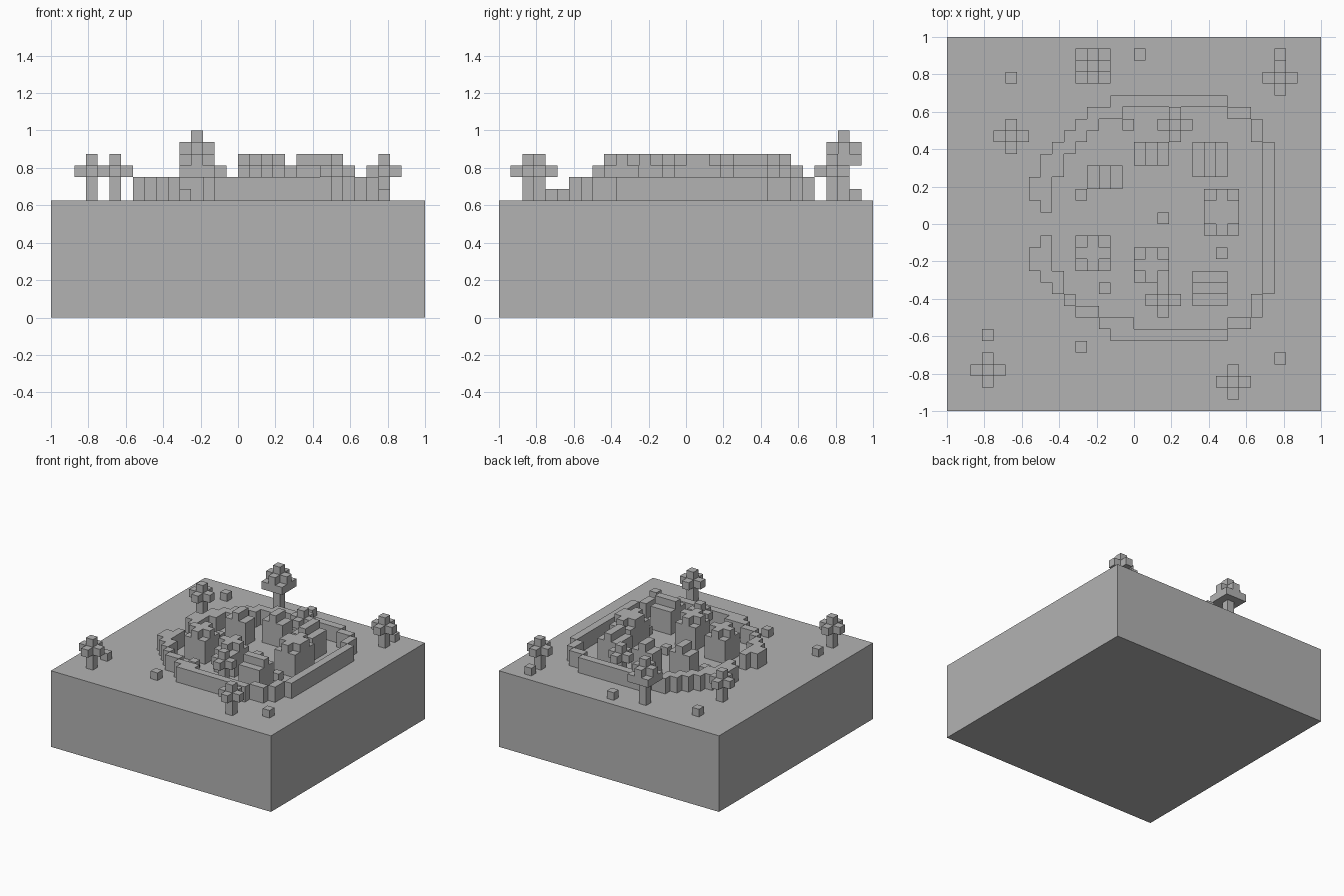
import bpy
import bmesh
from mathutils import Matrix, Vector

cube = bpy.data.objects.get("Cube")
if cube:
    bpy.data.objects.remove(cube)

CELL = 1 / 16
GROUND = 10

stone = bpy.data.materials.new("plain_grey")
stone.use_nodes = True
colour = (0.45, 0.45, 0.45, 1)
stone.diffuse_color = colour
stone.node_tree.nodes["Principled BSDF"].inputs["Base Color"].default_value = colour


def build(name, boxes):
    """One object from grid boxes (i0, i1, j0, j1, k0, k1), inclusive cells; k counts from the ground."""
    bm = bmesh.new()
    for i0, i1, j0, j1, k0, k1 in boxes:
        low = Vector((i0 - 16, j0 - 16, GROUND + k0)) * CELL
        high = Vector((i1 - 15, j1 - 15, GROUND + k1 + 1)) * CELL
        size = high - low
        bmesh.ops.create_cube(bm, size=1, matrix=Matrix.Translation((low + high) / 2)
                              @ Matrix.Diagonal((*size, 1)))
    mesh = bpy.data.meshes.new(name)
    bm.to_mesh(mesh)
    bm.free()
    mesh.materials.append(stone)
    obj = bpy.data.objects.new(name, mesh)
    bpy.context.collection.objects.link(obj)
    return obj


def cross(i, j, k):
    return [(i - 1, i + 1, j, j, k, k), (i, i, j - 1, j - 1, k, k), (i, i, j + 1, j + 1, k, k)]


def small_tree(name, i, j):
    build(name, [(i, i, j, j, 0, 1), (i, i, j, j, 3, 3)] + cross(i, j, 2))


def ridge_house(name, i0, i1, j0, j1, along_x=False):
    body = (i0, i1, j0, j1, 0, 2)
    if along_x:
        ridge = (i0, i1, j0 + 1, j1 - 1, 3, 3)
    else:
        ridge = (i0 + 1, i1 - 1, j0, j1, 3, 3)
    build(name, [body, ridge])


def tower_house(name, i0, i1, j0, j1):
    # Square body with a cross-shaped roof
    build(name, [(i0, i1, j0, j1, 0, 2), (i0, i1, j0 + 1, j1 - 1, 3, 3),
                 (i0 + 1, i1 - 1, j0, j0, 3, 3), (i0 + 1, i1 - 1, j1, j1, 3, 3)])


# Ground block
build("ground", [(0, 31, 0, 31, -GROUND, -1)])

# Round town wall, open at the gate on the -x side
wall = [
    (8, 8, 17, 17), (7, 8, 18, 19), (8, 9, 20, 21), (9, 10, 22, 22), (10, 11, 23, 23),
    (11, 12, 24, 24), (12, 14, 25, 25), (14, 23, 26, 26), (24, 25, 25, 25), (26, 26, 23, 24),
    (27, 27, 10, 22), (26, 26, 8, 9), (24, 25, 7, 7), (14, 23, 6, 6), (13, 15, 7, 7),
    (11, 12, 8, 8), (10, 10, 9, 9), (9, 9, 10, 10), (8, 9, 11, 11), (7, 8, 12, 13), (8, 8, 14, 14),
]
build("town_wall", [(*seg, 0, 1) for seg in wall])

# Houses inside the wall
ridge_house("house_back", 16, 18, 21, 22)
ridge_house("house_back_left", 21, 23, 20, 22)
ridge_house("house_gate_back", 12, 14, 19, 20)
ridge_house("house_front_left", 21, 23, 9, 11, along_x=True)
tower_house("house_side", 22, 24, 15, 18)
tower_house("house_gate_front", 11, 13, 12, 14)
tower_house("house_front", 16, 18, 11, 13)

# Small trees, outside and inside the wall
for n, (i, j) in enumerate([(28, 28), (5, 23), (3, 3), (24, 2), (18, 9), (19, 24)], 1):
    small_tree(f"small_tree_{n}", i, j)

# Tall tree with a wide crown
build("tall_tree", [(12, 12, 29, 29, 0, 2), (11, 13, 28, 30, 3, 3), (12, 12, 29, 29, 5, 5)]
      + cross(12, 29, 4))

# Single block rocks
rocks = [(28, 30), (5, 28), (3, 6), (28, 4), (16, 30), (11, 5),
         (11, 18), (18, 16), (23, 13), (13, 10), (15, 24)]
for n, (i, j) in enumerate(rocks, 1):
    build(f"rock_{n}", [(i, i, j, j, 0, 0)])
